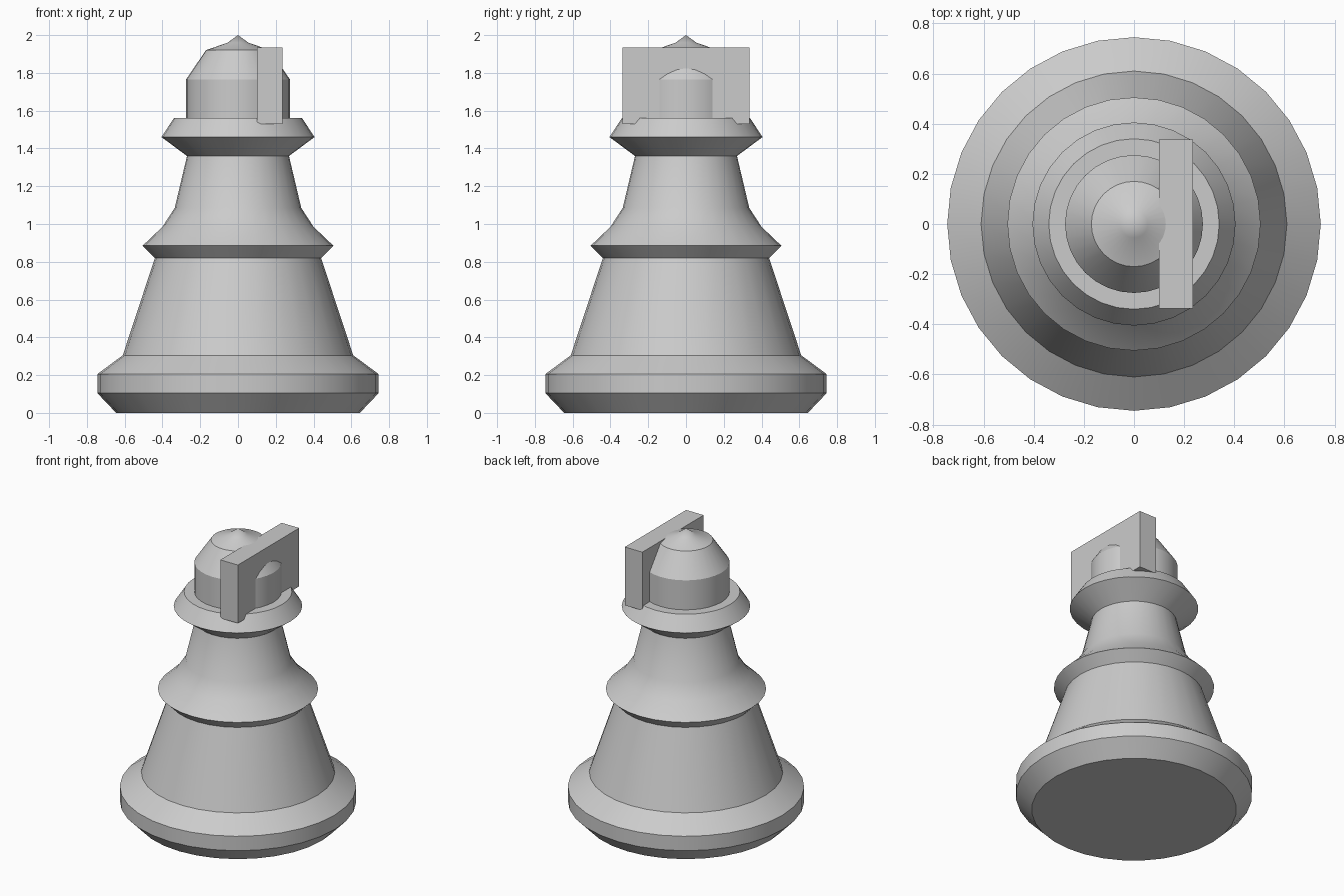
import bpy, bmesh
from math import cos, sin, tau, radians

cube = bpy.data.objects.get("Cube")
if cube:
    bpy.data.objects.remove(cube, do_unlink=True)

SEGMENTS = 32

grey = bpy.data.materials.new("plain grey")
grey.use_nodes = True
grey.diffuse_color = (0.6, 0.6, 0.6, 1)
grey.node_tree.nodes["Principled BSDF"].inputs["Base Color"].default_value = grey.diffuse_color


def add_object(name, bm):
    mesh = bpy.data.meshes.new(name)
    bm.to_mesh(mesh)
    bm.free()
    mesh.materials.append(grey)
    obj = bpy.data.objects.new(name, mesh)
    bpy.context.collection.objects.link(obj)
    return obj


def lathe(name, profile):
    """Turn a bottom-to-top (radius, height) profile around z."""
    bm = bmesh.new()
    rings = []
    for r, z in profile:
        rings.append([bm.verts.new((r * cos(tau * i / SEGMENTS), r * sin(tau * i / SEGMENTS), z))
                      for i in range(SEGMENTS)])
    for low, high in zip(rings, rings[1:]):
        for i in range(SEGMENTS):
            j = (i + 1) % SEGMENTS
            bm.faces.new((low[i], low[j], high[j], high[i]))
    # close the poles
    bmesh.ops.remove_doubles(bm, verts=bm.verts, dist=0.0001)
    obj = add_object(name, bm)
    bpy.ops.object.select_all(action="DESELECT")
    obj.select_set(True)
    bpy.context.view_layer.objects.active = obj
    bpy.ops.object.shade_smooth_by_angle(angle=radians(30))


def box(name, low, high):
    bm = bmesh.new()
    bmesh.ops.create_cube(bm, size=1)
    for v in bm.verts:
        v.co = [(a + b) / 2 + c * (b - a) for a, b, c in zip(low, high, v.co)]
    add_object(name, bm)


# Turned body; each part starts where the one below it ends
lathe("base", [(0, 0), (0.645, 0), (0.745, 0.105), (0.745, 0.205), (0.61, 0.305)])
lathe("skirt", [(0.61, 0.305), (0.44, 0.82)])
lathe("waist", [(0.44, 0.82), (0.505, 0.885), (0.4, 0.985), (0.335, 1.085), (0.27, 1.36)])
lathe("collar", [(0.27, 1.36), (0.405, 1.46), (0.34, 1.56), (0.275, 1.56)])
lathe("head", [(0.275, 1.56), (0.275, 1.765), (0.17, 1.92), (0.055, 1.96), (0, 2.0)])

# Upright slab set through one side of the head
box("side_slab", (0.1, -0.337, 1.53), (0.235, 0.337, 1.935))
